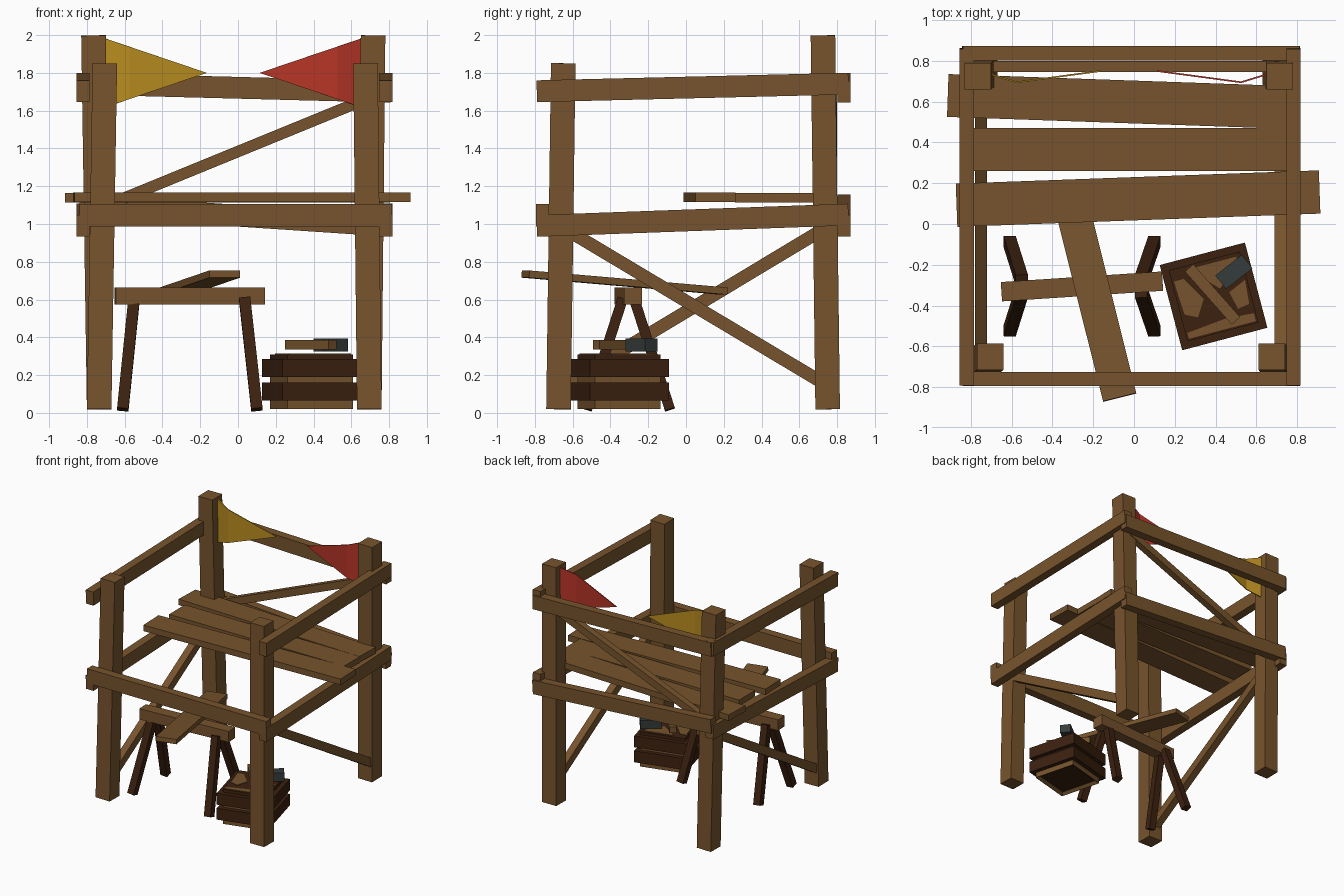
import bpy, bmesh, math
from mathutils import Vector, Matrix

if "Cube" in bpy.data.objects:
    bpy.data.objects.remove(bpy.data.objects["Cube"])


def material(name, rgb):
    m = bpy.data.materials.new(name)
    m.use_nodes = True
    m.diffuse_color = (*rgb, 1)
    m.node_tree.nodes["Principled BSDF"].inputs["Base Color"].default_value = (*rgb, 1)
    return m


wood = material("light wood", (0.185, 0.088, 0.026))
dark = material("dark wood", (0.045, 0.015, 0.005))
iron = material("dark iron", (0.035, 0.044, 0.043))
yellow = material("yellow cloth", (0.48, 0.26, 0.014))
red = material("red cloth", (0.47, 0.036, 0.02))


def finish(name, bm, *mats):
    bmesh.ops.recalc_face_normals(bm, faces=bm.faces)
    mesh = bpy.data.meshes.new(name)
    bm.to_mesh(mesh)
    bm.free()
    for m in mats:
        mesh.materials.append(m)
    ob = bpy.data.objects.new(name, mesh)
    bpy.context.collection.objects.link(ob)
    return ob


def box(name, mat, centre, size, turn=0):
    bm = bmesh.new()
    place = Matrix.Translation(centre) @ Matrix.Rotation(turn, 4, "Z") @ Matrix.Diagonal((*size, 1))
    bmesh.ops.create_cube(bm, size=1, matrix=place)
    return finish(name, bm, mat)


def beam(name, mat, start, end, width, height):
    """Squared timber running between two end centres."""
    a, b = Vector(start), Vector(end)
    d = (b - a).normalized()
    side = Vector((1, 0, 0)) if abs(d.z) > 0.85 else d.cross(Vector((0, 0, 1)))
    side = (side - d * side.dot(d)).normalized()
    up = side.cross(d)
    bm = bmesh.new()
    rings = [[bm.verts.new(p + side * width / 2 * i + up * height / 2 * j)
              for i, j in ((-1, -1), (1, -1), (1, 1), (-1, 1))] for p in (a, b)]
    for ring in rings:
        bm.faces.new(ring)
    for k in range(4):
        n = (k + 1) % 4
        bm.faces.new((rings[0][k], rings[0][n], rings[1][n], rings[1][k]))
    return finish(name, bm, mat)


# Corner posts, each leaning slightly
beam("front_right_post", wood, (-0.735, -0.675, 0.02), (-0.705, -0.65, 1.85), 0.13, 0.13)
beam("front_left_post", wood, (0.695, -0.675, 0.02), (0.675, -0.65, 1.85), 0.13, 0.13)
beam("back_right_post", wood, (-0.735, 0.75, 0.02), (-0.765, 0.725, 1.998), 0.13, 0.13)
beam("back_left_post", wood, (0.695, 0.75, 0.02), (0.715, 0.725, 1.998), 0.13, 0.13)

# Side rails at both levels, rising to the back
for name, x in (("right", -0.82), ("left", 0.782)):
    beam(name + "_lower_rail", wood, (x, -0.79, 0.99), (x, 0.86, 1.05), 0.07, 0.115)
    beam(name + "_upper_rail", wood, (x, -0.79, 1.703), (x, 0.86, 1.743), 0.07, 0.115)

# Front and back rails
beam("front_lower_rail", wood, (-0.84, -0.76, 1.047), (0.815, -0.76, 1.047), 0.07, 0.12)
beam("back_lower_rail", wood, (-0.84, 0.837, 1.1), (0.81, 0.837, 0.99), 0.07, 0.115)
beam("back_upper_rail", wood, (-0.84, 0.837, 1.743), (0.81, 0.837, 1.7), 0.07, 0.115)

# Diagonal braces
beam("left_brace", wood, (0.72, -0.62, 0.962), (0.72, 0.74, 0.15), 0.06, 0.068)
beam("right_brace", wood, (-0.75, 0.74, 0.98), (-0.75, -0.65, 0.145), 0.06, 0.068)
beam("back_brace", wood, (-0.73, 0.772, 1.085), (0.7, 0.772, 1.67), 0.055, 0.06)

# Platform planks
beam("back_plank", wood, (-0.913, 0.63, 1.14), (0.8, 0.57, 1.14), 0.21, 0.05)
beam("middle_plank", wood, (-0.82, 0.365, 1.139), (0.8, 0.365, 1.139), 0.21, 0.05)
beam("front_plank", wood, (-0.87, 0.092, 1.141), (0.91, 0.157, 1.141), 0.212, 0.05)

# Sawhorse with a loose board lying across it
beam("sawhorse_beam", wood, (-0.65, -0.332, 0.62), (0.14, -0.28, 0.62), 0.095, 0.09)
for end, foot, top in (("right", -0.61, -0.55), ("left", 0.1, 0.035)):
    for face, s in (("front", -1), ("back", 1)):
        beam(f"sawhorse_{face}_{end}_leg", dark, (foot, -0.305 + s * 0.22, 0.018),
             (top, -0.305 + s * 0.03, 0.605), 0.06, 0.055)
beam("loose_board", wood, (-0.07, -0.85, 0.735), (-0.333, 0.2, 0.645), 0.168, 0.038)

# Crate body, with a dark recess underneath
TURN = math.radians(14.8)
CENTRE = Vector((0.39, -0.355, 0))
spin = Matrix.Translation(CENTRE) @ Matrix.Rotation(TURN, 4, "Z")
bm = bmesh.new()
bmesh.ops.create_cube(bm, size=1, matrix=spin @ Matrix.Translation((0, 0, 0.1525))
                      @ Matrix.Diagonal((0.36, 0.36, 0.265, 1)))
base = min(bm.faces, key=lambda f: f.calc_center_median().z)
bmesh.ops.inset_region(bm, faces=[base], thickness=0.035)
for v in base.verts:
    v.co.z += 0.02
base.material_index = 1
finish("crate_body", bm, wood, dark)
box("crate_lid", dark, CENTRE + Vector((0, 0, 0.297)), (0.36, 0.36, 0.026), TURN)

# Crate slats, two rows on each side
for row, z in (("lower", 0.113), ("upper", 0.238)):
    for k in range(4):
        a = TURN + k * math.pi / 2
        out = Vector((math.cos(a), math.sin(a), 0)) * 0.198
        box(f"crate_{row}_slat_{k + 1}", dark, CENTRE + out + Vector((0, 0, z)),
            (0.036, 0.43, 0.095), a)


# Pale patches on the crate lid
def patch(name, points):
    bm = bmesh.new()
    face = bm.faces.new([bm.verts.new(spin @ Vector((x, y, 0.31))) for x, y in points])
    solid = bmesh.ops.extrude_face_region(bm, geom=[face])
    for v in solid["geom"]:
        if isinstance(v, bmesh.types.BMVert):
            v.co.z += 0.004
    finish(name, bm, wood)


patch("lid_front_patch", [(-0.17, -0.17), (0.17, -0.17), (0.17, -0.13), (0.03, -0.12), (-0.17, -0.14)])
patch("lid_back_patch", [(-0.08, 0.16), (0.16, 0.16), (0.14, 0.1), (0.04, 0.03), (-0.03, 0.1)])
patch("lid_side_patch", [(-0.17, 0.12), (-0.12, 0.12), (-0.05, 0), (-0.1, -0.08), (-0.16, -0.05)])
patch("lid_corner_patch", [(0.08, 0), (0.17, 0.04), (0.16, -0.08), (0.1, -0.09)])

# Hammer resting on the crate
beam("hammer_handle", wood, (0.27, -0.215, 0.36), (0.5, -0.475, 0.36), 0.055, 0.05)
box("hammer_head", iron, (0.49, -0.235, 0.36), (0.165, 0.085, 0.07), math.radians(38))


# Pennants on the back posts, folded near the post
def pennant(name, mat, x, s):
    reach = 0.54
    bm = bmesh.new()
    stations = [(0, 0.735), (0.13, 0.695), (reach, 0.75)]
    rows = []
    for d, y in stations:
        half = 0.183 * (1 - d / reach)
        zs = (1.8 + half, 1.8 - half) if half > 0.001 else (1.8,)
        rows.append([bm.verts.new((x + s * d, y, z)) for z in zs])
    bm.faces.new((rows[0][0], rows[0][1], rows[1][1], rows[1][0]))
    bm.faces.new((rows[1][0], rows[1][1], rows[2][0]))
    ob = finish(name, bm, mat)
    cloth = ob.modifiers.new("cloth", "SOLIDIFY")
    cloth.thickness = 0.008
    cloth.offset = 0


pennant("yellow_pennant", yellow, -0.705, 1)
pennant("red_pennant", red, 0.655, -1)
